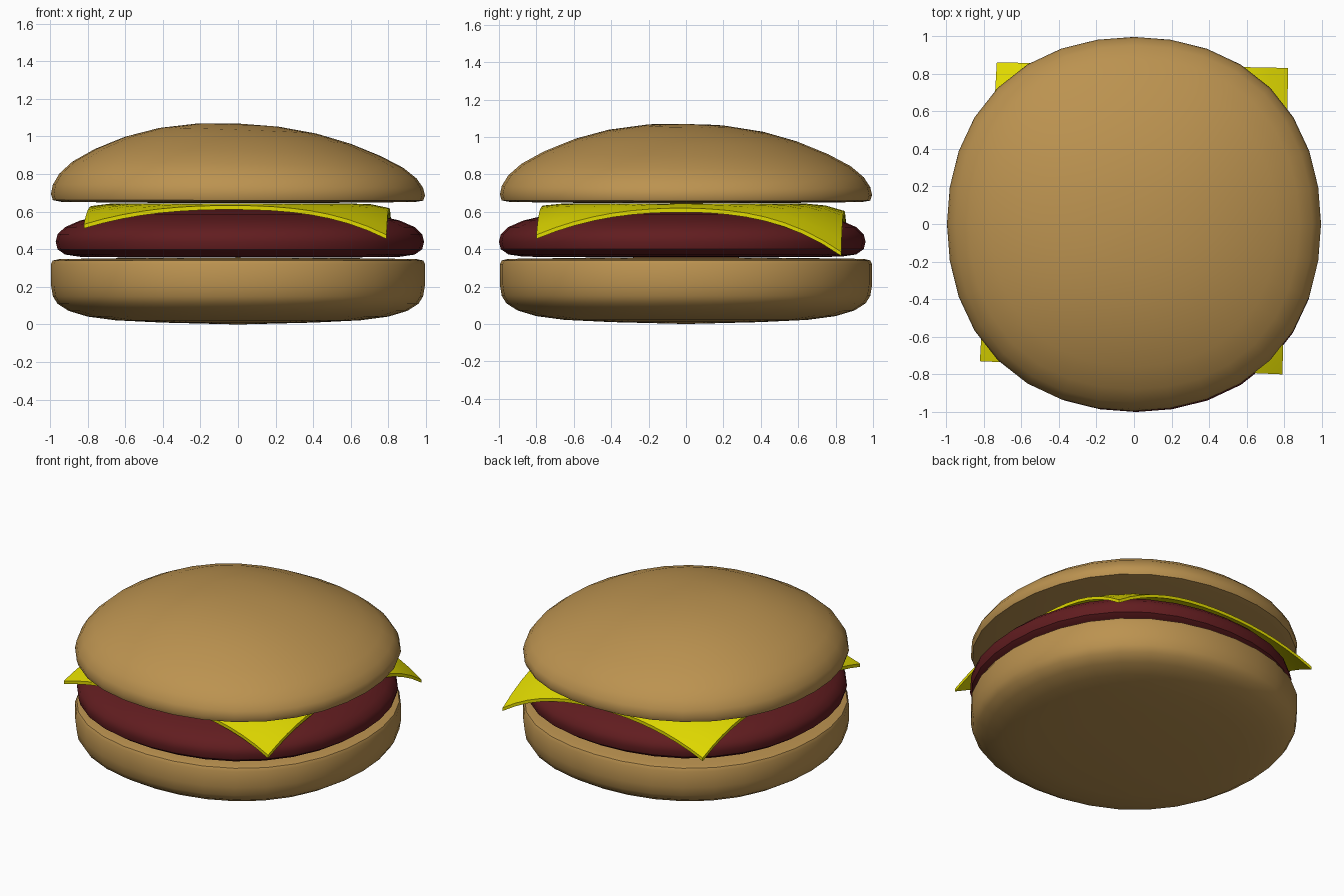
import bpy, bmesh, math
from mathutils import Vector

if "Cube" in bpy.data.objects:
    bpy.data.objects.remove(bpy.data.objects["Cube"])

SIDES = 32


def finish(name, bm, color):
    bmesh.ops.recalc_face_normals(bm, faces=bm.faces)
    me = bpy.data.meshes.new(name)
    bm.to_mesh(me)
    bm.free()
    ob = bpy.data.objects.new(name, me)
    bpy.context.collection.objects.link(ob)
    me.materials.append(color)
    bpy.ops.object.select_all(action='DESELECT')
    ob.select_set(True)
    bpy.context.view_layer.objects.active = ob
    bpy.ops.object.shade_smooth_by_angle(angle=math.radians(40))
    return ob


def material(name, rgb):
    m = bpy.data.materials.new(name)
    m.diffuse_color = (*rgb, 1)
    m.use_nodes = True
    m.node_tree.nodes["Principled BSDF"].inputs["Base Color"].default_value = m.diffuse_color
    return m


def lathe(name, profile, color, centre=(0, 0), lean=(0, 0)):
    """Revolve (radius, z) points; outline slightly squared, upper part leans."""
    bm = bmesh.new()
    z0 = min(z for _, z in profile)
    height = max(z for _, z in profile) - z0

    def vert(r, z, a):
        r *= 1 + 0.03 * math.sin(2 * a) ** 2
        x, y = r * math.cos(a), r * math.sin(a)
        z -= (lean[0] * x + lean[1] * y) * (z - z0) / height
        return bm.verts.new((x + centre[0], y + centre[1], z))

    bottom = vert(0, profile[0][1], 0)
    top = vert(0, profile[-1][1], 0)
    rings = [[vert(r, z, math.tau * i / SIDES) for i in range(SIDES)]
             for r, z in profile[1:-1]]
    for i in range(SIDES):
        j = (i + 1) % SIDES
        bm.faces.new((bottom, rings[0][j], rings[0][i]))
        bm.faces.new((top, rings[-1][i], rings[-1][j]))
        for lo, hi in zip(rings, rings[1:]):
            bm.faces.new((lo[i], lo[j], hi[j], hi[i]))
    return finish(name, bm, color)


bread = material("bread", (0.50, 0.29, 0.08))
meat = material("meat", (0.12, 0.012, 0.014))
yellow = material("cheese", (0.75, 0.70, 0.0))

# Bottom bun
lathe("bottom_bun", [(0, 0), (0.4, 0.01), (0.65, 0.022), (0.8, 0.042), (0.9, 0.072),
                     (0.96, 0.11), (0.985, 0.15), (0.995, 0.21), (0.995, 0.32),
                     (0.985, 0.34), (0.95, 0.348), (0.6, 0.353), (0, 0.355)], bread)

# Patty
lathe("patty", [(0, 0.355), (0.6, 0.357), (0.85, 0.36), (0.93, 0.372), (0.97, 0.40),
                (0.98, 0.44), (0.97, 0.48), (0.93, 0.518), (0.85, 0.553),
                (0.7, 0.588), (0.4, 0.612), (0, 0.62)], meat, centre=(0.01, -0.02))

# Top bun
lathe("top_bun", [(0, 0.645), (0.6, 0.648), (0.94, 0.652), (0.985, 0.66), (0.995, 0.69),
                  (0.985, 0.735), (0.95, 0.79), (0.88, 0.85), (0.76, 0.915),
                  (0.6, 0.98), (0.42, 1.03), (0.22, 1.06), (0, 1.069)],
      bread, lean=(0.04, 0.015))

# Cheese slice: skewed square whose corners droop by different amounts
N = 16
corners = [(-0.82, -0.73, 0.125), (0.79, -0.80, 0.17),
           (-0.73, 0.86, 0.18), (0.82, 0.83, 0.225)]
bl, br, tl, tr = [Vector(c) for c in corners]
bm = bmesh.new()
grid = []
for j in range(N + 1):
    row = []
    for i in range(N + 1):
        p = bl.lerp(br, i / N).lerp(tl.lerp(tr, i / N), j / N)
        k = max(0, (math.hypot(p.x, p.y) - 0.66) / 0.47)
        row.append(bm.verts.new((p.x, p.y, 0.643 - p.z * k ** 1.8)))
    grid.append(row)
for j in range(N):
    for i in range(N):
        bm.faces.new((grid[j][i], grid[j][i + 1], grid[j + 1][i + 1], grid[j + 1][i]))
base = bm.faces[:]
ext = bmesh.ops.extrude_face_region(bm, geom=base, use_keep_orig=True)
for v in ext["geom"]:
    if isinstance(v, bmesh.types.BMVert):
        v.co.z -= 0.022
finish("cheese_slice", bm, yellow)
